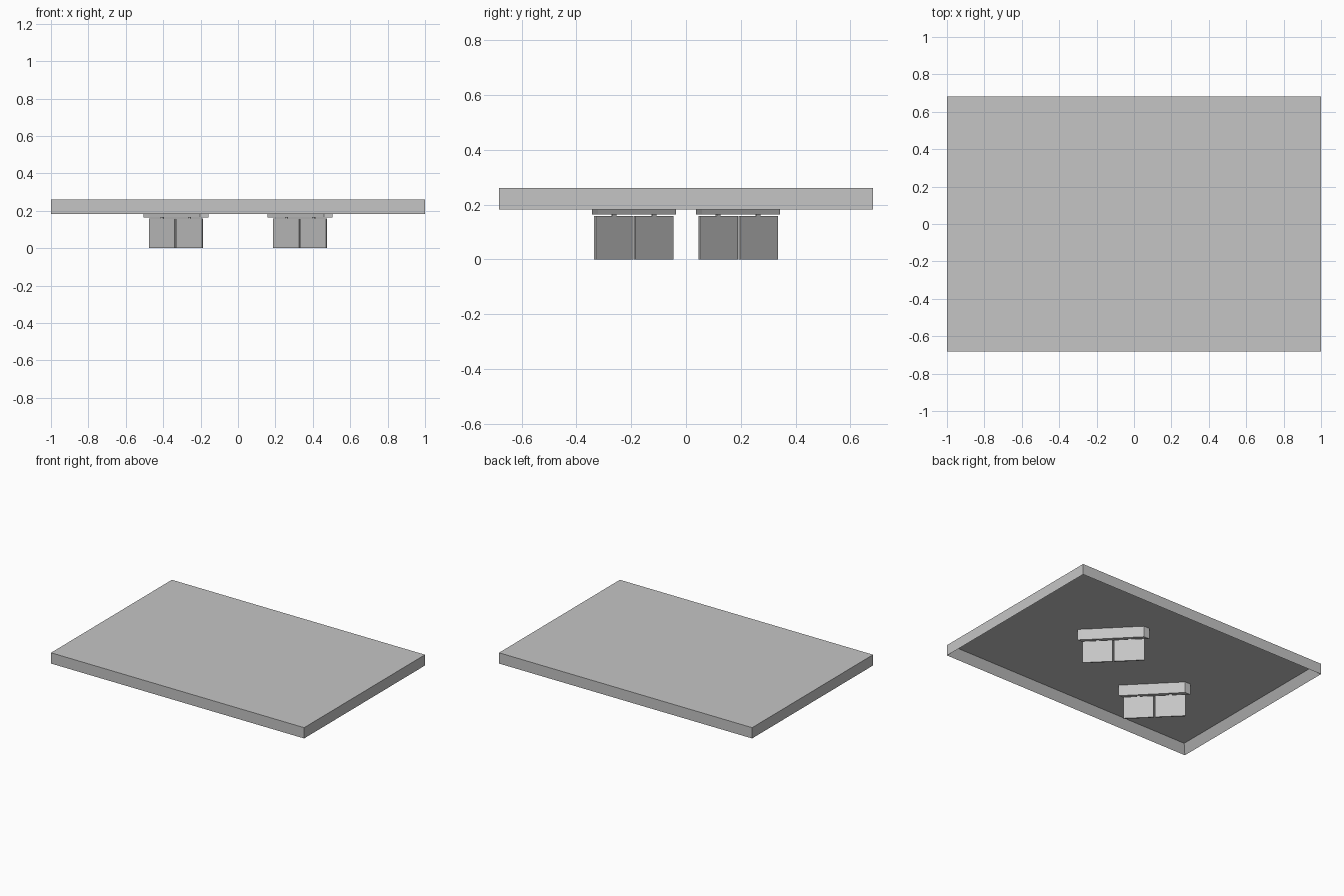
import bpy, bmesh, math
from mathutils import Matrix, Vector

cube = bpy.data.objects.get("Cube")
if cube:
    bpy.data.objects.remove(cube, do_unlink=True)

# One plain grey for everything
grey = bpy.data.materials.new("plain_grey")
grey.use_nodes = True
GREY = (0.56, 0.56, 0.56, 1)
grey.diffuse_color = GREY
grey.node_tree.nodes["Principled BSDF"].inputs["Base Color"].default_value = GREY

RIM_Z, CEILING_Z, TOP_Z = 0.183, 0.243, 0.26
HALF_Y, WALL = 0.682, 0.05
DIAGONAL = Matrix.Rotation(math.radians(-45), 4, 'Z')


def finish(bm, name):
    bmesh.ops.recalc_face_normals(bm, faces=bm.faces)
    mesh = bpy.data.meshes.new(name)
    bm.to_mesh(mesh)
    bm.free()
    mesh.materials.append(grey)
    obj = bpy.data.objects.new(name, mesh)
    bpy.context.collection.objects.link(obj)
    return obj


def add_box(bm, size, centre, turn=Matrix.Identity(4)):
    matrix = turn @ Matrix.Translation(centre) @ Matrix.Diagonal((*size, 1))
    return bmesh.ops.create_cube(bm, size=1, matrix=matrix)["verts"]


# Roof slab, hollowed from below to leave a rim
bm = bmesh.new()
add_box(bm, (2, 2 * HALF_Y, TOP_Z - RIM_Z), (0, 0, (TOP_Z + RIM_Z) / 2))
bm.normal_update()
underside = min(bm.faces, key=lambda f: f.normal.z)
bmesh.ops.inset_region(bm, faces=[underside], thickness=WALL)
bmesh.ops.translate(bm, verts=underside.verts, vec=(0, 0, CEILING_Z - RIM_Z))
finish(bm, "roof_slab")


# Ceiling bar with pointed ends, set on the diagonal
def hanging_bar(name, place):
    half = [(0.149, -0.131), (-0.129, 0.153), (-0.174, 0.153)]
    outline = half + [(-x, -y) for x, y in half]
    bm = bmesh.new()
    face = bm.faces.new([bm.verts.new((x, y, 0.165)) for x, y in outline])
    top = bmesh.ops.extrude_face_region(bm, geom=[face])["geom"]
    verts = [v for v in top if isinstance(v, bmesh.types.BMVert)]
    bmesh.ops.translate(bm, verts=verts, vec=(0, 0, CEILING_Z - 0.165))
    finish(bm, name).location = place


# Pair of thin panels below a bar, with a narrow gap between them
def hanging_panels(name, place):
    bm = bmesh.new()
    for side in (-1, 1):
        add_box(bm, (0.196, 0.008, 0.158), (side * 0.103, 0, 0.079), DIAGONAL)
        # Short hanger joining the panel to the bar
        add_box(bm, (0.02, 0.006, 0.014), (side * 0.103, 0, 0.161), DIAGONAL)
    finish(bm, name).location = place


for label, sign in (("left", 1), ("right", -1)):
    place = Vector((0.332 * sign, 0.19 * sign, 0))
    hanging_bar(label + "_hanging_bar", place)
    hanging_panels(label + "_hanging_panels", place)
